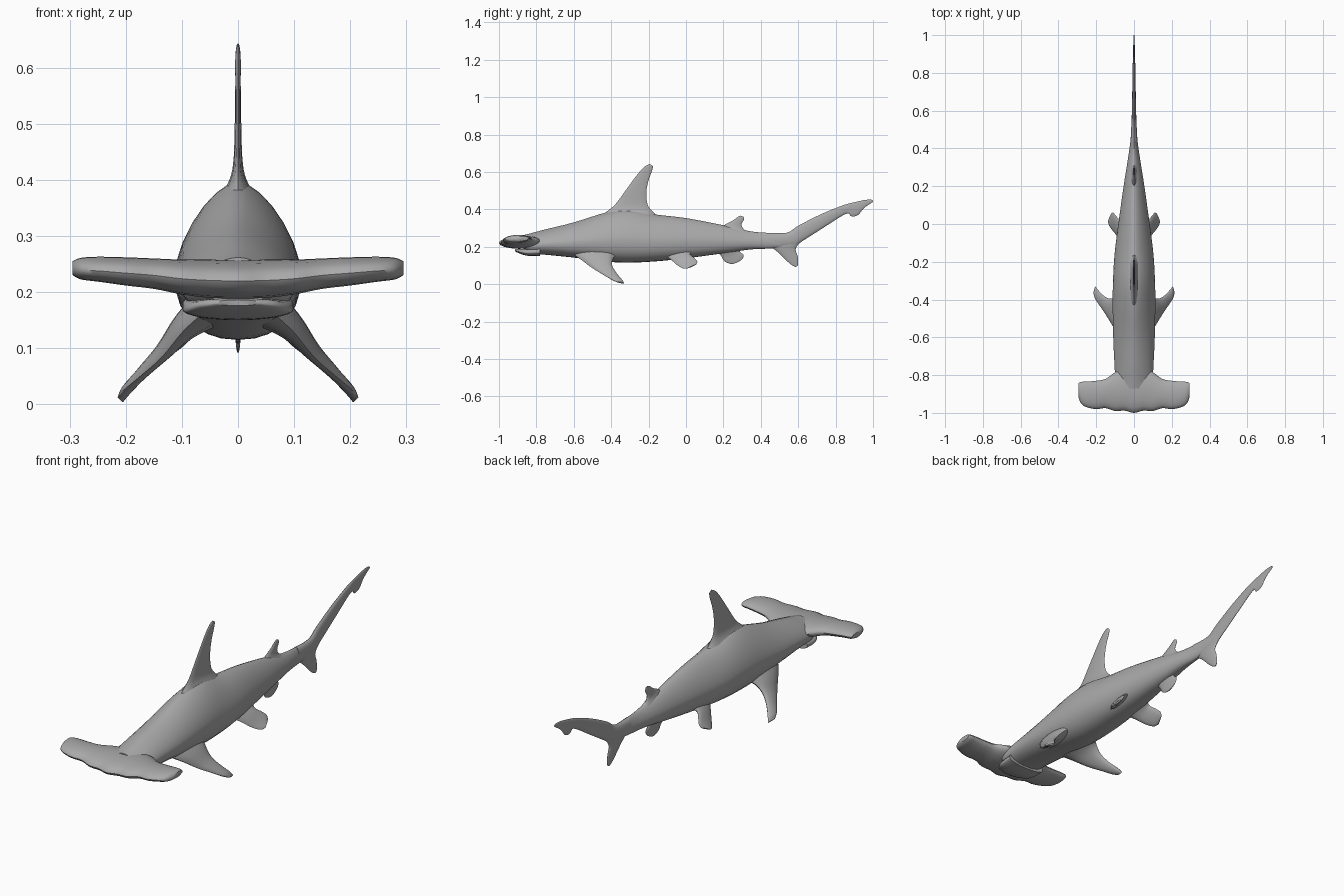
import bpy, bmesh, math
from mathutils import Vector

skin = bpy.data.materials.new("grey skin")
skin.diffuse_color = (0.40, 0.40, 0.40, 1)


def smooth_path(rows, steps):
    """Catmull-Rom resampling of a list of equal-length tuples."""
    out = []
    for i in range(len(rows) - 1):
        a, b, c, d = (rows[min(max(k, 0), len(rows) - 1)] for k in range(i - 1, i + 3))
        for s in range(steps):
            t = s / steps
            out.append([0.5 * (2 * q + (r - p) * t + (2 * p - 5 * q + 4 * r - w) * t * t
                               + (3 * q - p - 3 * r + w) * t ** 3)
                        for p, q, r, w in zip(a, b, c, d)])
    return out + [list(rows[-1])]


def loft(name, rings, mirror=False):
    """Skin a row of closed rings and cap both ends."""
    bm = bmesh.new()
    loops = [[bm.verts.new(p) for p in ring] for ring in rings]
    n = len(loops[0])
    for a, b in zip(loops, loops[1:]):
        for i in range(n):
            j = (i + 1) % n
            bm.faces.new((a[i], a[j], b[j], b[i]))
    bm.faces.new(loops[0])
    bm.faces.new(loops[-1])
    bmesh.ops.recalc_face_normals(bm, faces=bm.faces)
    mesh = bpy.data.meshes.new(name)
    bm.to_mesh(mesh)
    bm.free()
    mesh.materials.append(skin)
    ob = bpy.data.objects.new(name, mesh)
    bpy.context.collection.objects.link(ob)
    if mirror:
        ob.modifiers.new("mirror", 'MIRROR').use_mirror_merge = False
    bpy.ops.object.select_all(action='DESELECT')
    ob.select_set(True)
    bpy.context.view_layer.objects.active = ob
    bpy.ops.object.shade_smooth_by_angle(angle=math.radians(50))
    return ob


def fin(name, stations, mirror=False, steps=4, sides=14):
    """Stations: leading point, trailing point, half thickness."""
    rows = [(*lead, *trail, th) for lead, trail, th in stations]
    mids = [Vector(r[:3]) + Vector(r[3:6]) for r in (rows[0], rows[-1])]
    span = mids[1] - mids[0]
    rings = []
    for r in smooth_path(rows, steps):
        lead, trail = Vector(r[:3]), Vector(r[3:6])
        normal = (trail - lead).cross(span).normalized()
        ring = []
        for k in range(sides):
            a = 2 * math.pi * k / sides
            ring.append(lead.lerp(trail, (1 - math.cos(a)) / 2) + normal * r[6] * math.sin(a))
        rings.append(ring)
    return loft(name, rings, mirror)


def flat_fin(name, rows):
    """Upright fin on the centre line: lead y, lead z, trail y, trail z, half thickness."""
    return fin(name, [((0, a, b), (0, c, d), t) for a, b, c, d, t in rows])


def trunk(name, rows, steps=4, sides=28, up=1.55, down=2.3, waist=0.42):
    """Rows: y, top z, bottom z, half width; peaked above and full below."""
    rings = []
    for y, top, bot, hw in smooth_path(rows, steps):
        mid = bot + waist * (top - bot)
        ring = []
        for k in range(sides):
            a = 2 * math.pi * k / sides
            c, s = math.cos(a), math.sin(a)
            e = 2 / (up if s > 0 else down)
            h = top - mid if s > 0 else mid - bot
            ring.append((math.copysign(abs(c) ** e, c) * hw, y,
                         mid + math.copysign(abs(s) ** e, s) * h))
        rings.append(ring)
    return loft(name, rings)


# Body from the neck to the tail stem
trunk("body", [
    (-0.87, 0.262, 0.185, 0.085), (-0.83, 0.272, 0.163, 0.098), (-0.75, 0.293, 0.157, 0.103),
    (-0.60, 0.330, 0.142, 0.110), (-0.42, 0.385, 0.120, 0.113), (-0.30, 0.398, 0.115, 0.111),
    (-0.16, 0.372, 0.122, 0.103), (0.0, 0.353, 0.138, 0.083), (0.20, 0.315, 0.165, 0.055),
    (0.34, 0.283, 0.185, 0.033), (0.44, 0.274, 0.190, 0.019), (0.56, 0.270, 0.200, 0.011)])

# Lower jaw under the hammer
trunk("lower_jaw", [
    (-0.915, 0.186, 0.176, 0.035), (-0.895, 0.189, 0.166, 0.070),
    (-0.85, 0.190, 0.152, 0.095), (-0.78, 0.20, 0.150, 0.100)], up=3, down=2)

# Hammer head: x, front y, back y, height, half thickness
half = [(0.05, -0.988, -0.765, 0.221, 0.034), (0.10, -0.99, -0.785, 0.224, 0.031),
        (0.15, -0.975, -0.820, 0.230, 0.027), (0.20, -0.980, -0.830, 0.234, 0.025),
        (0.25, -0.970, -0.834, 0.238, 0.022), (0.28, -0.950, -0.836, 0.239, 0.019),
        (0.295, -0.915, -0.842, 0.240, 0.012)]
wing = ([(-r[0], *r[1:]) for r in reversed(half)]
        + [(0, -1.0, -0.75, 0.220, 0.034)] + half)
fin("hammer_head", [((x, f, z), (x, b, z + 0.006), t) for x, f, b, z, t in wing], sides=18)

# Large back fin
flat_fin("dorsal_fin", [
    (-0.47, 0.350, -0.12, 0.335, 0.050), (-0.415, 0.395, -0.175, 0.385, 0.020),
    (-0.375, 0.430, -0.205, 0.425, 0.009), (-0.32, 0.505, -0.212, 0.490, 0.006),
    (-0.265, 0.580, -0.200, 0.555, 0.005), (-0.225, 0.625, -0.182, 0.605, 0.005),
    (-0.195, 0.643, -0.176, 0.630, 0.003)])

# Small back fin and belly fin
flat_fin("second_dorsal_fin", [
    (0.17, 0.295, 0.38, 0.262, 0.020), (0.215, 0.322, 0.315, 0.290, 0.009),
    (0.25, 0.340, 0.297, 0.318, 0.006), (0.275, 0.358, 0.310, 0.345, 0.004),
    (0.292, 0.366, 0.307, 0.360, 0.002)])
flat_fin("anal_fin", [
    (0.15, 0.190, 0.32, 0.205, 0.020), (0.188, 0.150, 0.288, 0.178, 0.010),
    (0.205, 0.122, 0.308, 0.155, 0.006), (0.235, 0.109, 0.300, 0.133, 0.004),
    (0.25, 0.108, 0.275, 0.116, 0.002)])

# Tail lobes
flat_fin("upper_tail_lobe", [
    (0.44, 0.274, 0.44, 0.190, 0.018), (0.54, 0.275, 0.57, 0.200, 0.013),
    (0.60, 0.312, 0.625, 0.232, 0.011), (0.72, 0.373, 0.74, 0.305, 0.009),
    (0.83, 0.418, 0.855, 0.376, 0.007), (0.88, 0.433, 0.885, 0.362, 0.005),
    (0.91, 0.440, 0.92, 0.370, 0.005), (0.95, 0.449, 0.95, 0.405, 0.004),
    (0.985, 0.452, 0.985, 0.430, 0.003), (1.0, 0.447, 1.0, 0.439, 0.002)])
flat_fin("lower_tail_lobe", [
    (0.43, 0.215, 0.64, 0.250, 0.013), (0.49, 0.172, 0.588, 0.195, 0.009),
    (0.535, 0.128, 0.597, 0.150, 0.006), (0.565, 0.102, 0.600, 0.118, 0.004),
    (0.585, 0.092, 0.597, 0.098, 0.002)])

# Paired side fins
fin("pectoral_fins", [
    ((0.06, -0.61, 0.165), (0.06, -0.36, 0.165), 0.036),
    ((0.098, -0.56, 0.130), (0.098, -0.388, 0.140), 0.024),
    ((0.135, -0.50, 0.085), (0.132, -0.395, 0.103), 0.015),
    ((0.172, -0.445, 0.052), (0.166, -0.375, 0.064), 0.011),
    ((0.203, -0.40, 0.026), (0.195, -0.343, 0.025), 0.009),
    ((0.214, -0.37, 0.012), (0.205, -0.330, 0.005), 0.004)], mirror=True)
fin("pelvic_fins", [
    ((0.035, -0.13, 0.170), (0.035, 0.05, 0.185), 0.020),
    ((0.075, -0.080, 0.130), (0.072, 0.022, 0.162), 0.012),
    ((0.105, -0.045, 0.100), (0.094, 0.042, 0.142), 0.008),
    ((0.130, -0.012, 0.083), (0.110, 0.060, 0.122), 0.006),
    ((0.138, 0.012, 0.086), (0.120, 0.056, 0.106), 0.003)], mirror=True)
